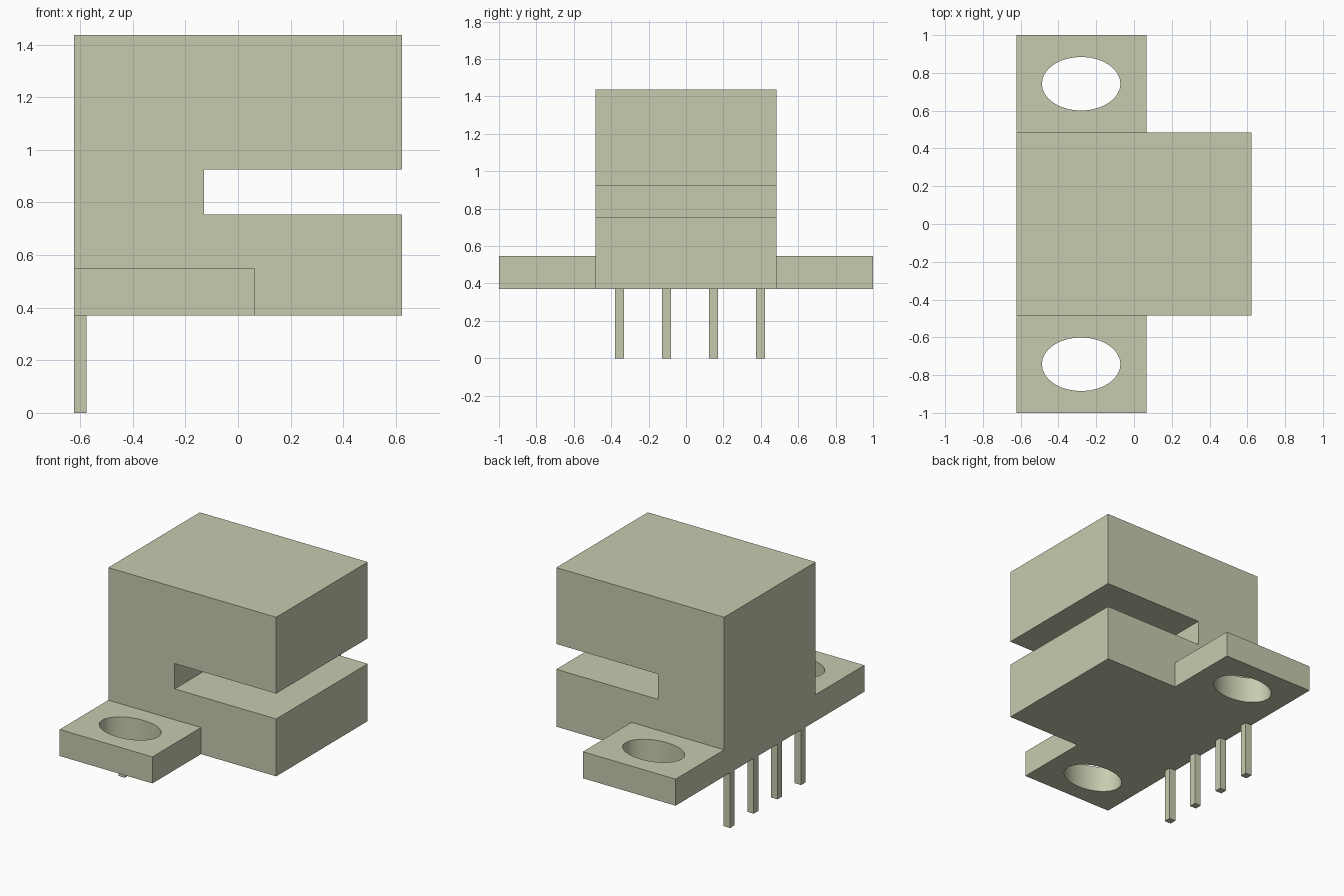
import bpy, bmesh, math
from mathutils import Vector

cube = bpy.data.objects.get("Cube")
if cube:
    bpy.data.objects.remove(cube, do_unlink=True)

# One flat colour for everything
COLOR = (0.57, 0.60, 0.43, 1.0)
mat = bpy.data.materials.new("pale olive grey")
mat.use_nodes = True
mat.diffuse_color = COLOR
bsdf = next(n for n in mat.node_tree.nodes if n.type == 'BSDF_PRINCIPLED')
bsdf.inputs["Base Color"].default_value = COLOR
bsdf.inputs["Roughness"].default_value = 0.7


def prism(name, loops, depth):
    """Fill closed 3D loops (outline, then holes) and extrude by depth."""
    bm = bmesh.new()
    edges = []
    for loop in loops:
        vs = [bm.verts.new(p) for p in loop]
        edges += [bm.edges.new((v, vs[(i + 1) % len(vs)])) for i, v in enumerate(vs)]
    if len(loops) == 1:
        bm.faces.new(vs)
    else:
        bmesh.ops.triangle_fill(bm, edges=edges, use_beauty=True)
    ext = bmesh.ops.extrude_face_region(bm, geom=bm.faces[:], use_keep_orig=True)
    moved = [g for g in ext["geom"] if isinstance(g, bmesh.types.BMVert)]
    bmesh.ops.translate(bm, verts=moved, vec=Vector(depth))
    bmesh.ops.recalc_face_normals(bm, faces=bm.faces[:])
    mesh = bpy.data.meshes.new(name)
    bm.to_mesh(mesh)
    bm.free()
    mesh.materials.append(mat)
    obj = bpy.data.objects.new(name, mesh)
    bpy.context.collection.objects.link(obj)
    return obj


def rect(x0, x1, y0, y1, z):
    return [(x0, y0, z), (x1, y0, z), (x1, y1, z), (x0, y1, z)]


X0, X1 = -0.623, 0.623      # back and slot-side ends
BASE, TOP = 0.37, 1.437     # underside and top of the housing
HALF_Y = 0.485

# Housing: C-shaped side profile with an open slot
profile = [(X0, BASE), (X1, BASE), (X1, 0.755), (-0.13, 0.755),
           (-0.13, 0.925), (X1, 0.925), (X1, TOP), (X0, TOP)]
prism("slotted_housing", [[(x, -HALF_Y, z) for x, z in profile]], (0, 2 * HALF_Y, 0))

# Mounting flanges, each with an oval through-hole
for name, s in (("front_flange", -1), ("back_flange", 1)):
    y0, y1 = sorted((s * HALF_Y, s * 1.0))
    hole = [(-0.28 + 0.208 * math.cos(a), s * 0.7425 + 0.142 * math.sin(a), BASE)
            for a in (2 * math.pi * i / 32 for i in range(32))]
    flange = prism(name, [rect(X0, 0.065, y0, y1, BASE), hole], (0, 0, 0.178))
    bpy.ops.object.select_all(action='DESELECT')
    flange.select_set(True)
    bpy.context.view_layer.objects.active = flange
    bpy.ops.object.shade_smooth_by_angle(angle=math.radians(35))

# Four square pins along the back edge
for i, y in enumerate((-0.355, -0.104, 0.148, 0.399)):
    prism(f"pin_{i + 1}", [rect(X0, X0 + 0.048, y - 0.024, y + 0.024, 0)], (0, 0, BASE))
